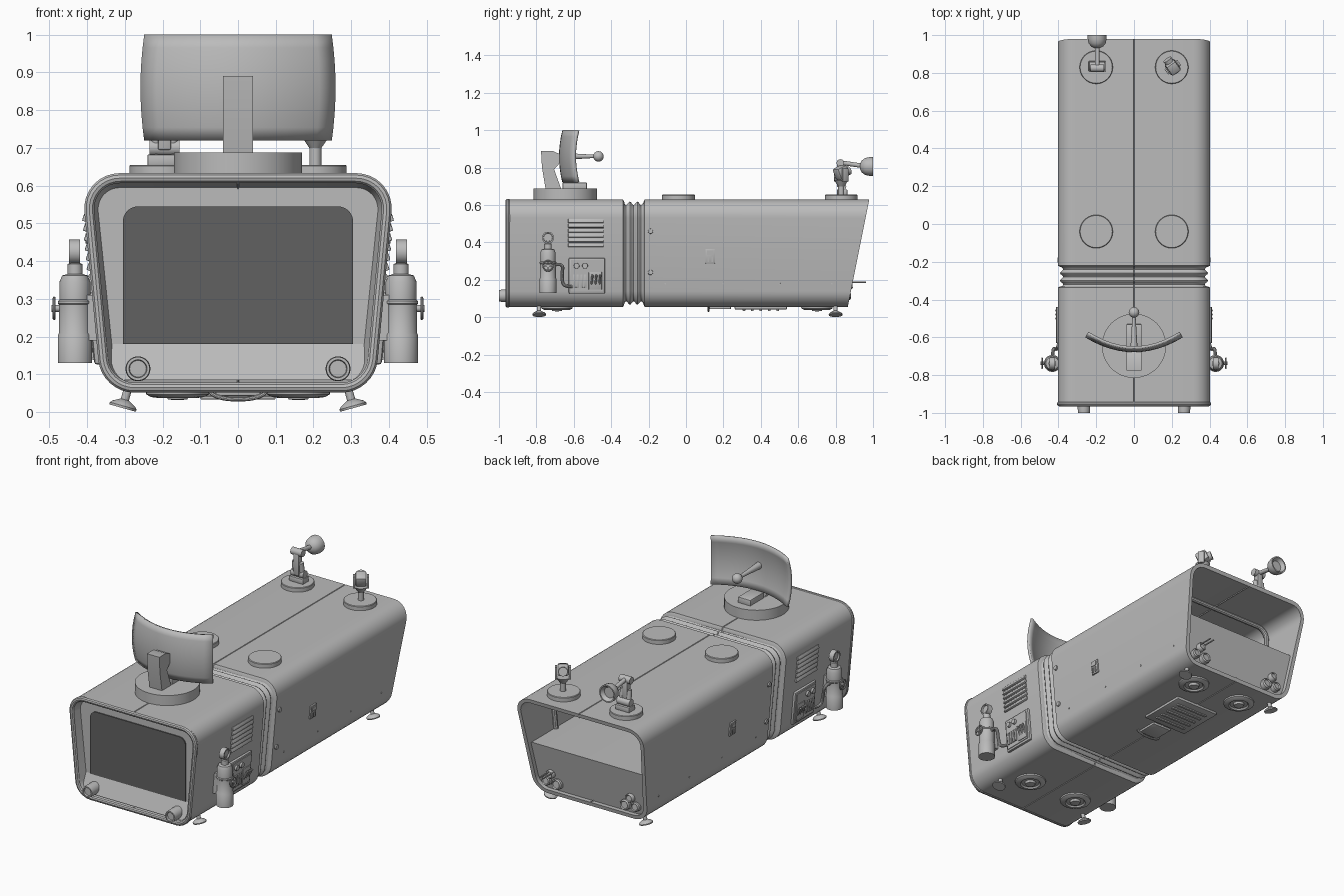
import bpy, bmesh, math
from mathutils import Vector, Matrix

old = bpy.data.objects.get("Cube")
if old:
    bpy.data.objects.remove(old, do_unlink=True)


def material(name, v):
    m = bpy.data.materials.new(name)
    m.use_nodes = True
    m.diffuse_color = (v, v, v, 1)
    m.node_tree.nodes["Principled BSDF"].inputs["Base Color"].default_value = (v, v, v, 1)
    return m


GREY = material("light grey", 0.5)
DARK = material("dark screen grey", 0.12)
parts = []


def finish(name, bm, mat=GREY):
    bmesh.ops.recalc_face_normals(bm, faces=bm.faces)
    me = bpy.data.meshes.new(name)
    bm.to_mesh(me)
    bm.free()
    me.materials.append(mat)
    ob = bpy.data.objects.new(name, me)
    bpy.context.collection.objects.link(ob)
    parts.append(ob)
    return ob


def loft(name, rings, mat=GREY, closed=True, caps=True):
    bm = bmesh.new()
    vs = [[bm.verts.new(p) for p in r] for r in rings]
    n = len(vs[0])
    for a, b in zip(vs, vs[1:]):
        for i in range(n if closed else n - 1):
            j = (i + 1) % n
            bm.faces.new((a[i], a[j], b[j], b[i]))
    if closed and caps:
        bm.faces.new(vs[0])
        bm.faces.new(vs[-1])
    return finish(name, bm, mat)


def lathe(name, origin, axis, profile, seg=32, mat=GREY):
    q = Vector(axis).to_track_quat('Z', 'Y')
    o = Vector(origin)
    turn = [2 * math.pi * i / seg for i in range(seg)]
    return loft(name, [[o + q @ Vector((r * math.cos(t), r * math.sin(t), h)) for t in turn]
                       for r, h in profile], mat)


def cyl(name, p0, p1, r0, r1=None, seg=24):
    d = Vector(p1) - Vector(p0)
    return lathe(name, p0, d, [(r0, 0), (r0 if r1 is None else r1, d.length)], seg)


def ball(name, c, r):
    bm = bmesh.new()
    bmesh.ops.create_uvsphere(bm, u_segments=20, v_segments=12, radius=r,
                              matrix=Matrix.Translation(c))
    return finish(name, bm)


def box(name, c, size, bevel=0, rot=None):
    bm = bmesh.new()
    bmesh.ops.create_cube(bm, size=1, matrix=Matrix.Diagonal((*size, 1)))
    if bevel:
        bmesh.ops.bevel(bm, geom=bm.edges[:], offset=bevel, segments=2, affect='EDGES', profile=0.5)
    bm.transform(Matrix.Translation(c) @ (rot or Matrix()))
    return finish(name, bm)


def pipe(name, pts, r, cyclic=False, smooth=False):
    cu = bpy.data.curves.new(name, 'CURVE')
    cu.dimensions = '3D'
    cu.bevel_depth, cu.bevel_resolution = r, 3
    sp = cu.splines.new('NURBS' if smooth else 'POLY')
    sp.points.add(len(pts) - 1)
    for p, co in zip(sp.points, pts):
        p.co = (*co, 1)
    sp.use_cyclic_u = cyclic
    if smooth:
        sp.use_endpoint_u, sp.order_u = True, 3
    cu.materials.append(GREY)
    ob = bpy.data.objects.new(name, cu)
    bpy.context.collection.objects.link(ob)
    bpy.ops.object.select_all(action='DESELECT')
    ob.select_set(True)
    bpy.context.view_layer.objects.active = ob
    bpy.ops.object.convert(target='MESH')
    parts.append(ob)


def rounded(corners, n=8):
    """Outline with rounded corners; each corner is (a, b, radius)."""
    out = []
    for i, (a, b, r) in enumerate(corners):
        p = Vector((a, b))
        u = (Vector(corners[i - 1][:2]) - p).normalized()
        v = (Vector(corners[(i + 1) % len(corners)][:2]) - p).normalized()
        for k in range(n + 1 if r else 1):
            t = k * math.pi / 2 / n
            out.append(p + u * r * (1 - math.sin(t)) + v * r * (1 - math.cos(t)))
    return out


TOP, BASE = 0.63, 0.055


def side_x(z):
    return 0.36 + 0.052 * (z - BASE) / (TOP - BASE)


def section(d, seam=0.005):
    w, b, t, z = side_x(TOP) - d, 0.36 - d, TOP - d, BASE + d
    pts = rounded([(b, z, 0.085 - d), (w, t, 0.1 - d), (-w, t, 0.1 - d), (-b, z, 0.085 - d)])
    if seam is None:
        return pts
    mid = len(pts) // 2
    top = [Vector((0.003, t)), Vector((0, t - seam)), Vector((-0.003, t))]
    low = [Vector((-0.003, z)), Vector((0, z + seam)), Vector((0.003, z))]
    return pts[:mid] + top + pts[mid:] + low


def ring(y, d, **k):
    return [(p.x, y(p.y) if callable(y) else y, p.y) for p in section(d, **k)]


def back(off):
    return lambda z: 0.865 + 0.2 * (z - BASE) + off


# Hull: cab, bellows and open-backed trailer
loft("cab_shell", [ring(-0.33, 0.015), ring(-0.337, 0), ring(-0.955, 0),
                   ring(-0.955, 0.022), ring(-0.91, 0.035)])
loft("bellows", [ring(-0.34 + 0.12 * i / 24, 0.021 - 0.009 * math.cos(i * math.pi / 4))
                 for i in range(25)])
loft("trailer_shell", [ring(-0.228, 0.015), ring(-0.221, 0), ring(back(0), 0),
                       ring(back(0), 0.022), ring(0.3, 0.026)])
pipe("cab_front_rim", ring(-0.952, 0.01, seam=None), 0.014, True)
for y in (0.45, 0.68):
    pipe("trailer_rib", ring(y, 0.03, seam=None), 0.014, True)
sx = side_x(0.34) - 0.02
inner = rounded([(0.34, 0.075, 0.06), (sx, 0.34, 0.01), (-sx, 0.34, 0.01), (-0.34, 0.075, 0.06)])
loft("trailer_floor_block", [[(p.x, 0.29, p.y) for p in inner],
                             [(p.x, back(-0.025)(p.y), p.y) for p in inner]])

# Front screen, sloping sill and lamps
glass = rounded([(0.305, 0.18, 0), (0.305, 0.545, 0.04), (-0.305, 0.545, 0.04), (-0.305, 0.18, 0)])
loft("screen", [[(p.x, y, p.y) for p in glass] for y in (-0.905, -0.916)], DARK)
half = [(0.31, 0.085), (0.345, 0.115), (0.36, 0.16)]
loft("front_sill", [[(x, -0.9, 0.18), (x, -0.91, 0.18), (x, -0.91 - 0.42 * (0.18 - b), b), (x, -0.9, b)]
                    for x, b in [(-x, b) for x, b in reversed(half)] + half])

# Roof dish
lathe("dish_turntable", (0, -0.645, 0.625), (0, 0, 1), [(0.17, 0), (0.17, 0.063)], 48)
grid = []
for j in range(9):
    v = j / 4 - 1
    w = 0.255 - 0.01 * v * v
    grid.append([(u / 6 * w, -0.672 + 0.078 * (u / 6) ** 2 + 0.018 * v * v, 0.86 + 0.139 * v)
                 for u in range(-6, 7)])
dish = loft("dish", grid, closed=False)
mod = dish.modifiers.new("thickness", 'SOLIDIFY')
mod.thickness, mod.offset = 0.014, 0
stand = [(-0.75, 0.68), (-0.665, 0.68), (-0.705, 0.79), (-0.67, 0.83), (-0.67, 0.87),
         (-0.715, 0.89), (-0.775, 0.89), (-0.77, 0.8)]
loft("dish_stand", [[(x, y, z) for y, z in stand] for x in (-0.04, 0.04)])
box("dish_counterweight", (0, -0.595, 0.7), (0.08, 0.13, 0.04), 0.004)
cyl("dish_horn", (0, -0.675, 0.86), (0, -0.48, 0.86), 0.02, 0.008)
ball("dish_receiver", (0, -0.468, 0.86), 0.028)

# Roof caps
for x in (-0.2, 0.2):
    for y in (-0.04, 0.83):
        lathe("roof_cap", (x, y, 0.62), (0, 0, 1), [(0.088, 0), (0.088, 0.032), (0.085, 0.035)], 40)

# Search lamp on a jointed arm
lx = -0.195
box("lamp_foot", (lx, 0.835, 0.668), (0.09, 0.055, 0.03), 0.004)
for x in (-0.022, 0.022):
    cyl("lamp_bracket", (lx + x, 0.835, 0.68), (lx + x, 0.825, 0.77), 0.014)
cyl("lamp_lower_joint", (lx - 0.04, 0.835, 0.7), (lx + 0.04, 0.835, 0.7), 0.022)
box("lamp_column", (lx, 0.825, 0.76), (0.034, 0.036, 0.13), 0.004)
cyl("lamp_upper_joint", (lx - 0.035, 0.825, 0.825), (lx + 0.035, 0.825, 0.825), 0.02)
cyl("lamp_arm", (lx, 0.82, 0.828), (lx, 0.94, 0.81), 0.012)
lathe("lamp_bowl", (lx, 0.93, 0.806), (0, 1, 0),
      [(0.012, 0), (0.032, 0.01), (0.045, 0.027), (0.05, 0.05), (0.05, 0.07), (0.043, 0.07), (0.03, 0.05)])

# Swivel camera in a fork
cx = 0.205
cyl("camera_stem", (cx, 0.83, 0.65), (cx, 0.83, 0.71), 0.016)
cyl("camera_yoke", (cx, 0.83, 0.7), (cx, 0.83, 0.735), 0.016, 0.04)
turn = Matrix.Rotation(math.radians(35), 4, 'Z')
for k in (-1, 1):
    box("camera_fork", Vector((cx, 0.83, 0.76)) + turn @ Vector((0.037 * k, 0, 0)),
        (0.01, 0.035, 0.07), 0.002, turn)
box("camera_body", (cx, 0.83, 0.775), (0.06, 0.065, 0.065), 0.012, turn @ Matrix.Rotation(0.4, 4, 'X'))
fwd = turn @ Vector((0, 1, 0))
cyl("camera_lens", Vector((cx, 0.83, 0.775)) + fwd * 0.02, Vector((cx, 0.83, 0.785)) + fwd * 0.05, 0.024)

for s in (-1, 1):
    def plate(name, y, z, sy, sz, thick, out=0.0, bevel=0.0, tilt=0.0):
        box(name, (s * (side_x(z) + out), y, z), (thick, sy, sz), bevel,
            Matrix.Rotation(s * (0.09 + tilt), 4, 'Y'))

    def stud(name, y, z, r, out):
        x = side_x(z)
        cyl(name, (s * (x - 0.01), y, z), (s * (x + out), y, z), r, r * 0.85)

    # Front lamps
    lathe("front_lamp", (s * 0.265, -0.91, 0.115), (0, -1, 0),
          [(0.033, 0), (0.033, 0.07), (0.031, 0.09), (0.024, 0.09), (0.022, 0.08)])

    # Side louvres and control panel
    for i in range(6):
        plate("louvre", -0.535, 0.385 + 0.026 * i, 0.19, 0.02, 0.012, 0.003, 0.002, -0.4)
    plate("control_panel", -0.53, 0.222, 0.195, 0.192, 0.02, 0.004, 0.008)
    plate("control_panel_bezel", -0.53, 0.222, 0.17, 0.168, 0.006, 0.015)
    for y in (-0.585, -0.54):
        stud("panel_knob", y, 0.275, 0.017, 0.03)
    for i in range(4):
        plate("panel_slot", -0.598 + 0.02 * i, 0.195, 0.014, 0.07, 0.014, 0.017, 0.002)
    plate("panel_switch_block", -0.485, 0.195, 0.07, 0.095, 0.01, 0.017, 0.002)
    for i in range(3):
        y = -0.506 + 0.021 * i
        cyl("panel_lever", (s * 0.385, y, 0.17), (s * 0.412, y + 0.006, 0.225), 0.006, seg=10)

    # Gas bottle with gauge, valve wheel and hose
    tx, ty = s * 0.432, -0.738
    lathe("gas_bottle", (tx, ty, 0.13), (0, 0, 1),
          [(0.045, 0), (0.045, 0.075), (0.042, 0.08), (0.042, 0.155), (0.045, 0.158), (0.045, 0.164),
           (0.041, 0.168), (0.041, 0.215), (0.034, 0.232), (0.02, 0.236), (0.02, 0.262), (0.011, 0.266)])
    lathe("bottle_gauge", (tx - s * 0.014, ty, 0.425), (s, 0, 0),
          [(0.032, 0), (0.032, 0.03), (0.025, 0.03), (0.023, 0.022)])
    cyl("gauge_neck", (tx, ty, 0.38), (tx, ty, 0.41), 0.011)
    box("bottle_bracket", (s * 0.39, ty, 0.25), (0.05, 0.05, 0.12))
    cyl("valve_stem", (s * 0.46, ty, 0.275), (s * 0.494, ty, 0.275), 0.009)
    wheel = [(s * 0.487, ty + 0.027 * math.cos(t * math.pi / 10), 0.275 + 0.027 * math.sin(t * math.pi / 10))
             for t in range(20)]
    pipe("valve_wheel", wheel, 0.004, True)
    box("valve_spoke", (s * 0.487, ty, 0.275), (0.006, 0.052, 0.007))
    box("valve_spoke", (s * 0.487, ty, 0.275), (0.006, 0.007, 0.052))
    pipe("bottle_hose", [(s * 0.43, -0.7, 0.28), (s * 0.43, -0.655, 0.29), (s * 0.41, -0.665, 0.22),
                         (s * 0.405, -0.655, 0.16), (s * 0.39, -0.61, 0.165)], 0.009, smooth=True)

    # Trailer side hatch, bolts and rivets
    plate("side_socket", 0.13, 0.327, 0.052, 0.078, 0.012, 0.002, 0.003)
    plate("side_socket_cover", 0.13, 0.345, 0.034, 0.022, 0.006, 0.009)
    for y in (-0.011, 0.011):
        plate("side_socket_pin", 0.13 + y, 0.31, 0.008, 0.03, 0.008, 0.009)
    for z in (0.24, 0.46):
        stud("trailer_bolt", -0.19, z, 0.015, 0.008)
    for y in (-0.11, 0.2, 0.5, 0.78):
        stud("trailer_rivet", y, 0.18, 0.005, 0.003)

    # Tail lamp clusters
    for dx, z, r in ((-0.032, 0.12, 0.03), (0.035, 0.125, 0.026), (0.005, 0.172, 0.024)):
        lathe("tail_lamp", (s * (0.25 + dx), back(-0.03)(z), z), (0, 1, 0.1),
              [(r, 0), (r, 0.025), (r * 0.8, 0.032), (r * 0.65, 0.026)], 24)

    # Belly pods and feet
    for py, fy in ((-0.69, -0.785), (0.7, 0.8)):
        lathe("belly_pod", (s * 0.16, py, 0.06), (0, 0, -1),
              [(0.085, 0), (0.083, 0.013), (0.07, 0.02), (0.055, 0.022), (0.048, 0.014),
               (0.03, 0.014), (0.026, 0.026), (0.01, 0.028)], 36)
        cyl("foot_leg", (s * 0.281, fy, 0.1), (s * 0.302, fy, 0.025), 0.011)
        lathe("foot_pad", (s * 0.2995, fy, 0.033), (s * 0.28, 0, -1),
              [(0.012, 0), (0.03, 0.01), (0.037, 0.017), (0.036, 0.023)])

# Tail probe rods
for dx in (-0.012, 0.012):
    cyl("tail_probe", (0.25 + dx, 0.86, 0.187), (0.25 + dx, 0.962, 0.187), 0.004, seg=10)

# Belly hatch, slats, step and handle
box("belly_hatch", (0, 0.4, 0.052), (0.28, 0.28, 0.022), 0.006)
for i in range(5):
    box("belly_hatch_slat", (0, 0.31 + 0.045 * i, 0.039), (0.2, 0.014, 0.01), 0.002)
box("belly_step", (0, 0.18, 0.052), (0.12, 0.12, 0.018), 0.004)
pipe("belly_handle", [(-0.075, 0.12, 0.055), (-0.06, 0.12, 0.034), (0.06, 0.12, 0.034),
                      (0.075, 0.12, 0.055)], 0.006, smooth=True)

# Smooth shading with sharp edges kept
bpy.ops.object.select_all(action='DESELECT')
for ob in parts:
    ob.select_set(True)
bpy.context.view_layer.objects.active = parts[0]
bpy.ops.object.shade_smooth_by_angle(angle=math.radians(35))
